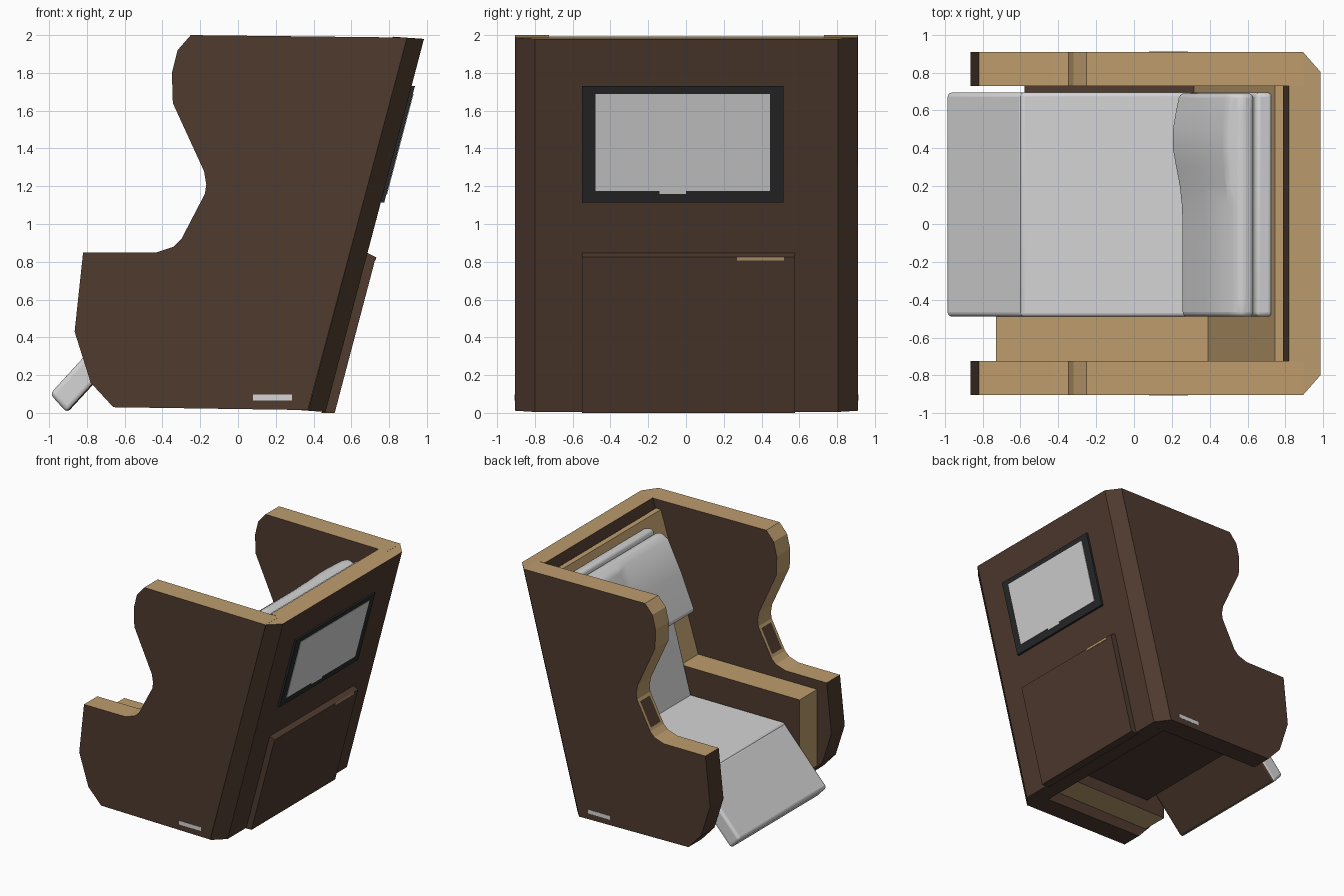
import bpy, bmesh, math

if "Cube" in bpy.data.objects:
    bpy.data.objects.remove(bpy.data.objects["Cube"])

def material(name, rgb):
    m = bpy.data.materials.new(name)
    m.diffuse_color = (*rgb, 1)
    m.use_nodes = True
    m.node_tree.nodes["Principled BSDF"].inputs["Base Color"].default_value = m.diffuse_color
    return m

BROWN = material("dark brown panel", (0.078, 0.043, 0.028))
TAN = material("tan trim", (0.51, 0.335, 0.155))
GREY = material("light grey upholstery", (0.66, 0.66, 0.67))
BLACK = material("black frame", (0.02, 0.021, 0.022))

LEAN = 0.264                      # backward lean of the shell, x per z
def back_x(z):
    return 0.462 + LEAN * z

def loft(name, rings, mats, rule=None, bevel=0, edit=None):
    """Skin matching rings into a closed solid; rule(face) gives the material index."""
    bm = bmesh.new()
    vs = [[bm.verts.new(p) for p in r] for r in rings]
    n = len(rings[0])
    for a, b in zip(vs, vs[1:]):
        for i in range(n):
            bm.faces.new((a[i], a[(i + 1) % n], b[(i + 1) % n], b[i]))
    bm.faces.new(vs[0])
    bm.faces.new(vs[-1])
    bmesh.ops.recalc_face_normals(bm, faces=bm.faces)
    bm.normal_update()
    if rule:
        for f in bm.faces:
            f.material_index = rule(f)
    if edit:
        edit(bm)
    me = bpy.data.meshes.new(name)
    bm.to_mesh(me)
    bm.free()
    for m in mats:
        me.materials.append(m)
    ob = bpy.data.objects.new(name, me)
    bpy.context.collection.objects.link(ob)
    if bevel:
        mod = ob.modifiers.new("soft edges", 'BEVEL')
        mod.width, mod.segments, mod.limit_method = bevel, 4, 'ANGLE'
        mod.angle_limit = math.radians(35)
        bpy.context.view_layer.objects.active = ob
        ob.select_set(True)
        bpy.ops.object.shade_smooth_by_angle(angle=math.radians(40))
        ob.select_set(False)
    return ob

def prism(name, profile, y0, y1, mats, **kw):
    return loft(name, [[(x, y, z) for x, z in profile] for y in (y0, y1)], mats, **kw)

def box(name, x0, x1, y0, y1, z0, z1, mats, **kw):
    return prism(name, [(x0, z0), (x1, z0), (x1, z1), (x0, z1)], y0, y1, mats, **kw)

# Side wings: tan along the upper rim, with a dark inset on the steep notch face
wing = [(-0.82, 0.85), (-0.43, 0.85), (-0.34, 0.88), (-0.30, 0.92), (-0.175, 1.16),
        (-0.168, 1.21), (-0.18, 1.28), (-0.345, 1.64), (-0.35, 1.80), (-0.32, 1.92),
        (-0.25, 2.0), (0.895, 1.987), (0.37, 0.015), (-0.66, 0.03), (-0.78, 0.16),
        (-0.865, 0.43)]

def wing_rule(f):
    c = f.calc_center_median()
    return 1 if abs(f.normal.y) < 0.5 and c.z > 0.84 and f.normal.x < 0.5 else 0

def notch_insets(bm):
    steep = [f for f in bm.faces if f.material_index == 1 and f.normal.x < -0.8
             and f.calc_area() > 0.02 and f.calc_center_median().z < 1.2]
    bmesh.ops.inset_individual(bm, faces=steep, thickness=0.035)
    for f in steep:
        f.material_index = 0

for side, y0, y1 in (("near", -0.905, -0.725), ("far", 0.73, 0.91)):
    prism(side + "_side_wing", wing, y0, y1, [BROWN, TAN], rule=wing_rule, edit=notch_insets)
    y = y0 if side == "near" else y1
    box(side + "_side_marker", 0.08, 0.285, y - 0.002, y + 0.002, 0.066, 0.098, [GREY])

# Leaning back wall with chamfered corners
plan = [(0, -0.80), (0, 0.805), (-0.092, 0.91), (-0.092, 0.73), (-0.165, 0.73),
        (-0.165, -0.725), (-0.092, -0.725), (-0.092, -0.905)]
loft("back_wall", [[(back_x(z) + d, y, z - d * 0.07) for d, y in plan] for z in (0.005, 1.98)],
     [BROWN, TAN], rule=lambda f: int(f.normal.z > 0.8))

# Plates lying on the leaning back
def back_plate(name, y0, y1, z0, z1, lift, mats, slope=0.0, **kw):
    prof = [(back_x(z0) - 0.02, z0), (back_x(z0) + lift, z0),
            (back_x(z1 - slope) + lift, z1 - slope), (back_x(z1) - 0.02, z1)]
    return prism(name, prof, y0, y1, mats, **kw)

back_plate("screen_frame", -0.55, 0.515, 1.115, 1.73, 0.018, [BLACK])
back_plate("screen", -0.48, 0.445, 1.175, 1.688, 0.022, [GREY])
back_plate("screen_lower_tab", -0.14, 0.0, 1.16, 1.18, 0.022, [GREY])
back_plate("lower_back_panel", -0.55, 0.578, 0.0, 0.855, 0.05, [BROWN], slope=0.03)
back_plate("panel_latch", 0.27, 0.52, 0.808, 0.826, 0.053, [TAN])

# Inner tan liner behind the seat
prism("inner_liner", [(0.20, 0.15), (0.26, 0.15), (0.79, 1.91), (0.745, 1.91)],
      -0.725, 0.73, [TAN, BROWN], rule=lambda f: int(f.normal.x > 0.5 or f.normal.z < -0.5))

# Side console: tan top, front and underside, dark flank
box("side_console", -0.73, 0.40, -0.725, -0.49, 0.12, 0.77, [TAN, BROWN],
    rule=lambda f: int(abs(f.normal.y) > 0.5))

# Seat base and filler beside the cushion
prism("seat_base", [(-0.55, 0.22), (0.12, 0.22), (0.34, 0.46), (-0.55, 0.46)],
      -0.49, 0.69, [BROWN])
box("seat_side_filler", -0.58, 0.38, 0.685, 0.73, 0.22, 0.53, [BROWN])

# Cushions
box("seat_cushion", -0.60, 0.36, -0.49, 0.695, 0.42, 0.545, [GREY], bevel=0.02)
prism("footrest", [(-0.995, 0.10), (-0.905, 0.0), (-0.50, 0.44), (-0.59, 0.545)], -0.49, 0.695,
      [GREY, BROWN], rule=lambda f: int(f.normal.z < -0.5 and f.normal.x > 0.3), bevel=0.025)
prism("backrest", [(0.27, 0.48), (0.35, 0.48), (0.735, 1.85), (0.645, 1.87)], -0.49, 0.695,
      [GREY], bevel=0.025)

# Head pillow: front swells gently towards the far side
pillow = [(0.47, 1.13, 0), (0.25, 1.27, 1), (0.375, 1.57, 0.8), (0.50, 1.82, 0.4),
          (0.57, 1.86, 0), (0.635, 1.83, 0)]
stations = 12
rings = []
for i in range(stations + 1):
    y = -0.49 + 1.18 * i / stations
    swell = 0.055 * math.exp(-((y - 0.45) / 0.22) ** 2)
    rings.append([(x - swell * w, y, z) for x, z, w in pillow])
loft("head_pillow", rings, [GREY], bevel=0.025)
